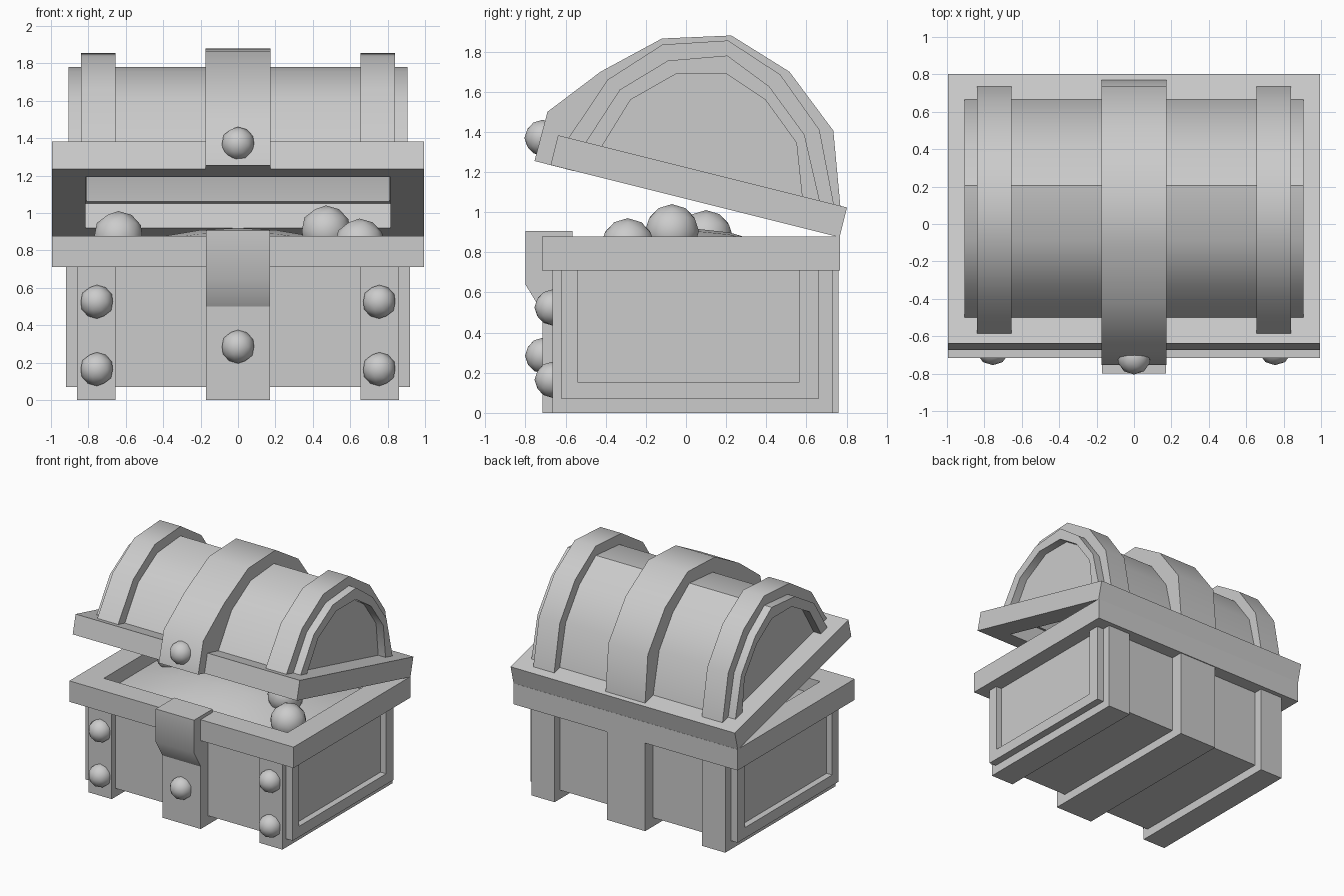
import bpy, bmesh, math
from mathutils import Vector

cube = bpy.data.objects.get("Cube")
if cube:
    bpy.data.objects.remove(cube, do_unlink=True)

mat = bpy.data.materials.new("plain grey")
mat.use_nodes = True
GREY = (0.6, 0.6, 0.6, 1)
mat.diffuse_color = GREY
mat.node_tree.nodes["Principled BSDF"].inputs["Base Color"].default_value = GREY


def finish(name, bm, smooth=True):
    bmesh.ops.recalc_face_normals(bm, faces=bm.faces)
    mesh = bpy.data.meshes.new(name)
    bm.to_mesh(mesh)
    bm.free()
    mesh.materials.append(mat)
    obj = bpy.data.objects.new(name, mesh)
    bpy.context.collection.objects.link(obj)
    if smooth:
        bpy.ops.object.select_all(action="DESELECT")
        obj.select_set(True)
        bpy.context.view_layer.objects.active = obj
        bpy.ops.object.shade_smooth_by_angle(angle=math.radians(40))
    return obj


def prism(name, profile, x0, x1):
    """Extrude a y-z outline along x."""
    bm = bmesh.new()
    face = bm.faces.new([bm.verts.new((x0, y, z)) for y, z in profile])
    out = bmesh.ops.extrude_face_region(bm, geom=[face])["geom"]
    bmesh.ops.translate(bm, vec=(x1 - x0, 0, 0),
                        verts=[v for v in out if isinstance(v, bmesh.types.BMVert)])
    return finish(name, bm)


def rect(y0, y1, z0, z1):
    return [(y0, z1), (y0, z0), (y1, z0), (y1, z1)]


def rim(name, y0, y1, height, width):
    """Rectangular frame standing on local z = 0."""
    bm = bmesh.new()
    rings = []
    for inset, z in ((0, 0), (0, height), (width, height), (width, 0)):
        x = 0.995 - inset
        corners = ((-x, y0 + inset), (x, y0 + inset), (x, y1 - inset), (-x, y1 - inset))
        rings.append([bm.verts.new((cx, cy, z)) for cx, cy in corners])
    for a, b in zip(rings, rings[1:] + rings[:1]):
        for i in range(4):
            j = (i + 1) % 4
            bm.faces.new((a[i], a[j], b[j], b[i]))
    return finish(name, bm, False)


def ball(name, pos, radius):
    bm = bmesh.new()
    bmesh.ops.create_icosphere(bm, subdivisions=2, radius=radius)
    bmesh.ops.translate(bm, vec=Vector(pos), verts=bm.verts)
    return finish(name, bm)


# Chest base: hollow-ended body, bands and rim
body = rect(-0.62, 0.66, 0.07, 0.74)
panel = rect(-0.54, 0.565, 0.155, 0.74)
prism("base_body", body + panel[::-1], -0.92, 0.92)
prism("base_end_panels", panel, -0.87, 0.87)
prism("base_center_band", rect(-0.715, 0.76, 0, 0.73), -0.17, 0.17)
for side, s in (("left", 1), ("right", -1)):
    prism("base_band_" + side, rect(-0.665, 0.73, 0, 0.73), s * 0.655, s * 0.86)
rim("base_rim", -0.717, 0.767, 0.168, 0.18).location.z = 0.71

# Lock plate on the base
prism("lock_plate", [(-0.715, 0.5), (-0.8, 0.64), (-0.8, 0.905), (-0.565, 0.905),
                     (-0.565, 0.73), (-0.715, 0.73)], -0.17, 0.17)

# Lid: nested arches, listed front to back
center_arch = [(-0.69, 1.5), (-0.425, 1.7), (-0.12, 1.865), (0.226, 1.88),
               (0.515, 1.7), (0.734, 1.406), (0.77, 1.02)]
band_arch = [(-0.585, 1.37), (-0.39, 1.66), (-0.117, 1.835), (0.21, 1.855),
             (0.47, 1.685), (0.665, 1.41), (0.74, 1.02)]
lid_arch = [(-0.505, 1.34), (-0.33, 1.61), (-0.09, 1.755), (0.206, 1.78),
            (0.415, 1.626), (0.59, 1.386), (0.67, 1.04)]
panel_arch = [(-0.43, 1.31), (-0.276, 1.56), (-0.047, 1.69), (0.2, 1.69),
              (0.395, 1.56), (0.55, 1.346), (0.58, 1.06)]
prism("lid_shell", lid_arch + panel_arch[::-1], -0.905, 0.905)
prism("lid_center_band", [(-0.56, 1.205), (-0.755, 1.255)] + center_arch + lid_arch[::-1],
      -0.175, 0.175)
for side, s in (("left", 1), ("right", -1)):
    prism("lid_band_" + side, band_arch + lid_arch[::-1], s * 0.655, s * 0.84)
    prism("lid_end_panel_" + side, panel_arch, s * 0.81, s * 0.84)
lid_rim = rim("lid_rim", -1.484, 0, 0.153, 0.18)
lid_rim.location = (0, 0.765, 0.875)
lid_rim.rotation_euler.x = -math.atan(0.25)

# Round studs
ball("lid_stud", (0, -0.715, 1.37), 0.09)
ball("base_center_stud", (0, -0.712, 0.285), 0.09)
for side, s in (("left", 1), ("right", -1)):
    for level, z in (("upper", 0.525), ("lower", 0.165)):
        ball(f"stud_{level}_{side}", (s * 0.755, -0.665, z), 0.09)

# Treasure heap filling the chest, with three gems
bm = bmesh.new()
bmesh.ops.create_grid(bm, x_segments=8, y_segments=6, size=1)
for v in bm.verts:
    rise = math.cos(v.co.x * math.pi / 2) * math.cos(v.co.y * math.pi / 2)
    v.co = (v.co.x * 0.83, v.co.y * 0.58 + 0.025, 0.76 + 0.16 * rise)
finish("treasure_heap", bm)
for i, pos in enumerate(((0.65, -0.29, 0.835), (0.47, -0.07, 0.905), (-0.64, 0.1, 0.875))):
    ball(f"gem_{i + 1}", pos, 0.135)
